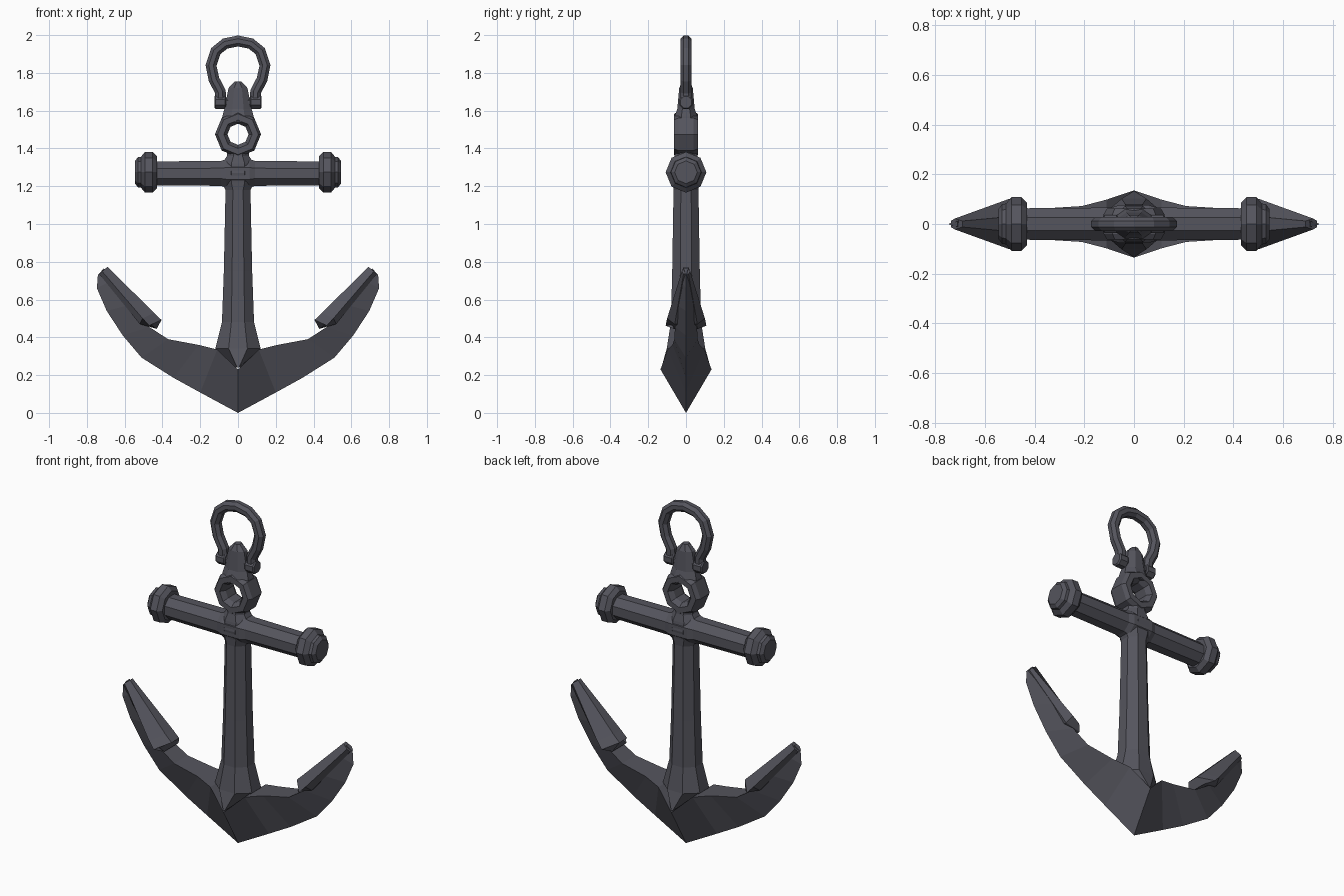
import bpy, bmesh, math
from mathutils import Vector

if "Cube" in bpy.data.objects:
    bpy.data.objects.remove(bpy.data.objects["Cube"])

mat = bpy.data.materials.new("dark_iron")
mat.diffuse_color = (0.09, 0.09, 0.11, 1)
mat.use_nodes = True
mat.node_tree.nodes["Principled BSDF"].inputs["Base Color"].default_value = mat.diffuse_color


def loft(name, rings, caps=True, closed=False, mirror=False):
    """Skin a list of point rings into one flat-shaded object."""
    bm = bmesh.new()
    vr = [[bm.verts.new(p) for p in r] for r in rings]
    n = len(vr[0])
    pairs = list(zip(vr, vr[1:])) + ([(vr[-1], vr[0])] if closed else [])
    for a, b in pairs:
        for i in range(n):
            j = (i + 1) % n
            bm.faces.new((a[i], a[j], b[j], b[i]))
    if not closed:
        bm.faces.new(vr[-1])
        if caps:
            bm.faces.new(vr[0])
    bmesh.ops.recalc_face_normals(bm, faces=bm.faces)
    if not caps:
        # open end lies on x = 0, so the outward side is checked on the far cap
        bm.faces.ensure_lookup_table()
        if bm.faces[-1].normal.dot(Vector((0.5, 0, 0.8))) < 0:
            bmesh.ops.reverse_faces(bm, faces=bm.faces)
    me = bpy.data.meshes.new(name)
    bm.to_mesh(me)
    bm.free()
    me.materials.append(mat)
    ob = bpy.data.objects.new(name, me)
    bpy.context.collection.objects.link(ob)
    if mirror:
        m = ob.modifiers.new("mirror", 'MIRROR')
        m.use_axis[0] = True
        m.merge_threshold = 0.001
    return ob


def oct2(a, b, flat=True, n=8):
    """Octagon with half sizes a, b; flats or corners on the axes."""
    off = math.pi / n if flat else 0
    k = 1 / math.cos(math.pi / n) if flat else 1
    return [(a * k * math.cos(off + 2 * math.pi * i / n),
             b * k * math.sin(off + 2 * math.pi * i / n)) for i in range(n)]


def ring_z(z, hx, hy):
    return [(u, v, z) for u, v in oct2(hx, hy)]


def ring_x(x, r, zc, flat=True):
    return [(x, u, zc + v) for u, v in oct2(r, r, flat)]


# Shank, flaring into the crown at the foot
loft("shank", [ring_z(*s) for s in (
    (0.24, 0.012, 0.130), (0.34, 0.120, 0.102), (0.48, 0.085, 0.080),
    (0.75, 0.075, 0.073), (1.18, 0.066, 0.066), (1.22, 0.085, 0.070),
    (1.27, 0.085, 0.078), (1.32, 0.085, 0.070), (1.36, 0.058, 0.060),
    (1.405, 0.058, 0.056))])

# Arms: wedge section, wide inside edge and sharp keel outside
# (inner x, inner z, half width, keel x, keel z)
arm = [(0, 0.23, 0.135, 0, 0), (0.11, 0.335, 0.098, 0.20, 0.108),
       (0.21, 0.36, 0.072, 0.34, 0.185), (0.37, 0.39, 0.062, 0.51, 0.292),
       (0.47, 0.455, 0.058, 0.61, 0.41), (0.58, 0.57, 0.048, 0.695, 0.54),
       (0.67, 0.70, 0.028, 0.747, 0.66), (0.71, 0.765, 0.012, 0.742, 0.73)]
loft("arms", [[(ix, -w, iz), (ix, w, iz), (kx, 0, kz)]
              for ix, iz, w, kx, kz in arm], caps=False, mirror=True)

# Palms: ridged blades on the inside of each arm tip
# (ridge x, z, half width), (edge x, z, half width), (back x, z)
palm = [((0.405, 0.492), 0.035, (0.47, 0.462), 0.108, (0.43, 0.445)),
        ((0.445, 0.53), 0.035, (0.505, 0.50), 0.100, (0.52, 0.47)),
        ((0.69, 0.773), 0.012, (0.72, 0.75), 0.022, (0.735, 0.735))]
loft("palms", [[(r[0], -a, r[1]), (r[0], a, r[1]), (e[0], b, e[1]),
                (k[0], b * 0.6, k[1]), (k[0], -b * 0.6, k[1]), (e[0], -b, e[1])]
               for r, a, e, b, k in palm], mirror=True)

# Cross stock with a slight swelling where it meets the shank
loft("stock", [ring_x(x, r, 1.268) for x, r in (
    (-0.46, 0.063), (-0.09, 0.066), (-0.06, 0.076),
    (0.06, 0.076), (0.09, 0.066), (0.46, 0.063))])

# Stock end collars and buttons
loft("stock_collars", [ring_x(x, r, 1.274, False) for x, r in (
    (0.43, 0.085), (0.452, 0.108), (0.492, 0.108), (0.514, 0.082),
    (0.53, 0.08), (0.545, 0.06))], mirror=True)

# Eye ring with an open eight-sided hole
eye = []
for i in range(8):
    t = math.pi / 4 * i
    c, s = math.cos(t), math.sin(t)
    eye.append([(r * c, y, 1.475 + r * s) for r, y in (
        (0.056, -0.035), (0.075, -0.063), (0.108, -0.063), (0.122, -0.04),
        (0.122, 0.04), (0.108, 0.063), (0.075, 0.063), (0.056, 0.035))])
loft("eye", eye, closed=True)

# Tapered lug above the eye
loft("lug", [ring_z(*s) for s in (
    (1.54, 0.088, 0.062), (1.57, 0.083, 0.06), (1.61, 0.072, 0.046),
    (1.72, 0.050, 0.036), (1.755, 0.018, 0.020))])

# Shackle pin with end knobs
loft("shackle_pin", [ring_x(x, 0.024, 1.645) for x in (-0.12, 0.12)])
loft("pin_knobs", [ring_x(x, r, 1.645) for x, r in (
    (0.064, 0.03), (0.07, 0.036), (0.118, 0.036), (0.125, 0.03))], mirror=True)

# Shackle bow swept along a horseshoe path
half = [(0.092, 1.645), (0.093, 1.70), (0.127, 1.765), (0.143, 1.84),
        (0.118, 1.915), (0.068, 1.955)]
path = [Vector((x, 0, z)) for x, z in half]
path += [Vector((0, 0, 1.969))] + [Vector((-p.x, 0, p.z)) for p in reversed(path)]
bow = []
for i, p in enumerate(path):
    t = (path[min(i + 1, len(path) - 1)] - path[max(i - 1, 0)]).normalized()
    side = Vector((t.z, 0, -t.x))
    bow.append([p + side * u + Vector((0, v, 0)) for u, v in oct2(0.029, 0.029)])
loft("shackle_bow", bow)
